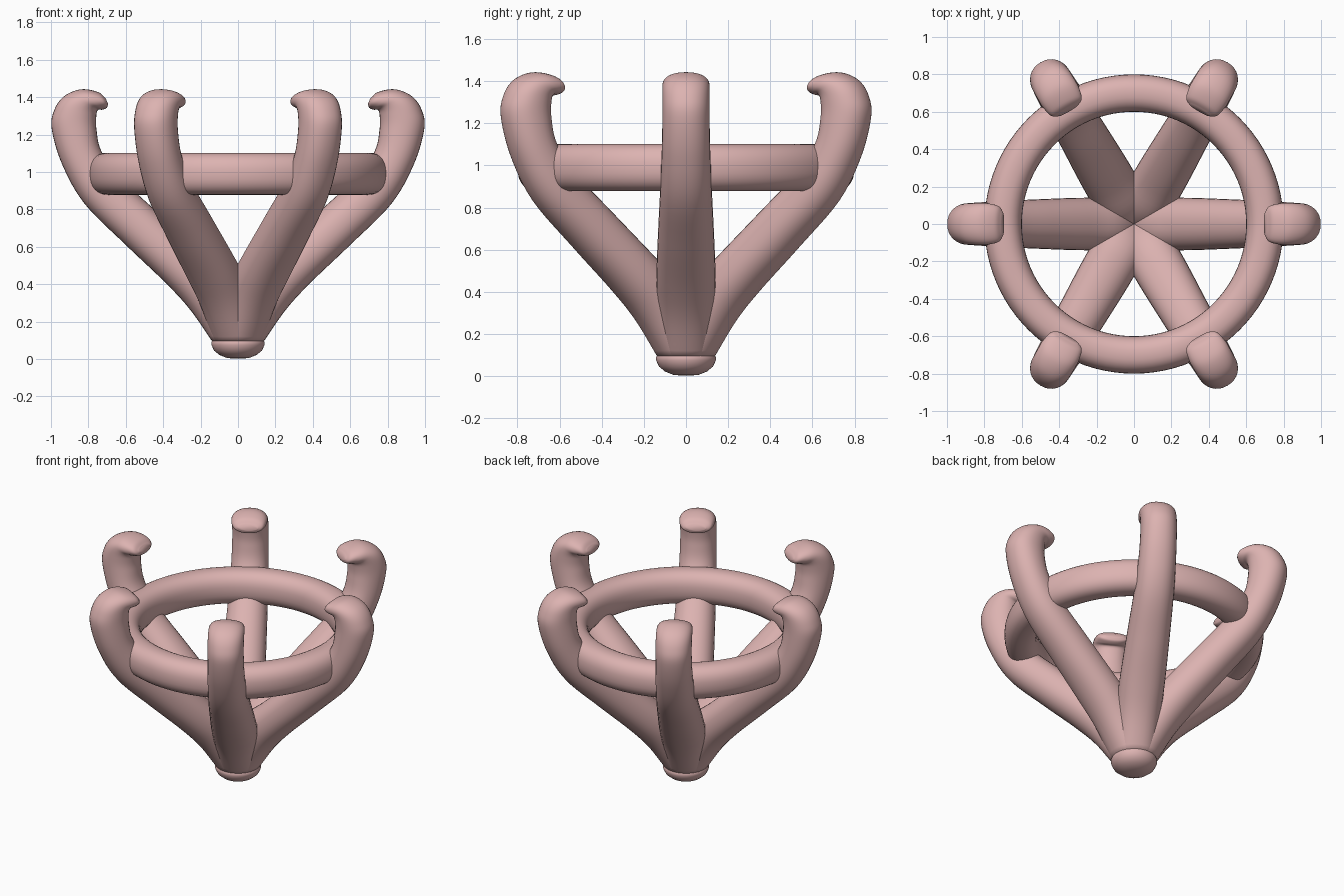
import bpy, bmesh
from math import sin, cos, pi, copysign
from mathutils import Vector

if "Cube" in bpy.data.objects:
    bpy.data.objects.remove(bpy.data.objects["Cube"])

mat = bpy.data.materials.new("rose_metal")
mat.diffuse_color = (0.72, 0.45, 0.44, 1)
mat.use_nodes = True
mat.node_tree.nodes["Principled BSDF"].inputs["Base Color"].default_value = mat.diffuse_color


def spow(v, e):
    return copysign(abs(v) ** e, v)


def make(name, rings, close_u=False, caps=False):
    """Skin a list of closed point loops into a smooth surface."""
    bm = bmesh.new()
    loops = [[bm.verts.new(p) for p in r] for r in rings]
    n = len(loops[0])
    pairs = list(zip(loops, loops[1:]))
    if close_u:
        pairs.append((loops[-1], loops[0]))
    for a, b in pairs:
        for j in range(n):
            k = (j + 1) % n
            bm.faces.new((a[j], a[k], b[k], b[j]))
    if caps:
        bm.faces.new(loops[0])
        bm.faces.new(loops[-1])
    bmesh.ops.recalc_face_normals(bm, faces=bm.faces)
    me = bpy.data.meshes.new(name)
    bm.to_mesh(me)
    bm.free()
    me.polygons.foreach_set("use_smooth", [True] * len(me.polygons))
    me.materials.append(mat)
    ob = bpy.data.objects.new(name, me)
    bpy.context.collection.objects.link(ob)
    return ob


def lathe(profile, n=96):
    return [[(r * cos(2 * pi * j / n), r * sin(2 * pi * j / n), z)
             for j in range(n)] for r, z in profile]


def spline(keys, steps=6):
    """Catmull-Rom through the key rows."""
    k = [Vector(v) for v in keys]
    k = [2 * k[0] - k[1]] + k + [2 * k[-1] - k[-2]]
    out = []
    for i in range(1, len(k) - 2):
        a, b, c, d = k[i - 1:i + 3]
        for s in range(steps):
            t = s / steps
            out.append(0.5 * (2 * b + (c - a) * t + (2 * a - 5 * b + 4 * c - d) * t * t
                              + (3 * b - a - 3 * c + d) * t ** 3))
    return out + [k[-2]]


# support ring
section = [(0.7 + 0.1 * spow(cos(2 * pi * i / 32), 0.85),
            0.99 + 0.112 * spow(sin(2 * pi * i / 32), 0.85)) for i in range(32)]
make("support_ring", lathe(section), close_u=True)

# rounded base button
make("base_button", lathe([(0.02, 0.002), (0.06, 0.006), (0.10, 0.022), (0.128, 0.045),
                           (0.142, 0.075), (0.142, 0.09), (0.132, 0.11), (0.1, 0.13)], 48), caps=True)

# prong sections: outer radius, outer z, inner radius, inner z, half width
keys = [
    (0.135, 0.09, -0.13, 0.10, 0.125),
    (0.257, 0.265, 0.02, 0.41, 0.138),
    (0.39, 0.41, 0.20, 0.575, 0.14),
    (0.60, 0.61, 0.43, 0.785, 0.132),
    (0.82, 0.83, 0.63, 0.97, 0.122),
    (0.94, 1.04, 0.73, 1.11, 0.115),
    (0.996, 1.23, 0.757, 1.23, 0.112),
    (0.983, 1.33, 0.757, 1.305, 0.112),
    (0.93, 1.405, 0.748, 1.332, 0.112),
    (0.84, 1.442, 0.725, 1.333, 0.11),
    (0.75, 1.428, 0.702, 1.343, 0.095),
    (0.708, 1.395, 0.694, 1.362, 0.06),
]
rows = []
cols = [spline([k[:2] for k in keys]), spline([k[2:4] for k in keys]),
        spline([(k[4], 0) for k in keys])]
for i in range(6):
    a = i * pi / 3
    rings = []
    for o, q, w in zip(*cols):
        mid, half = (o + q) / 2, (o - q) / 2
        loop = []
        for j in range(32):
            t = 2 * pi * j / 32
            p = mid + half * spow(cos(t), 0.92)
            y = w.x * spow(sin(t), 0.92)
            loop.append((p.x * cos(a) - y * sin(a), p.x * sin(a) + y * cos(a), p.y))
        rings.append(loop)
    make(f"prong_{i + 1}", rings, caps=True)
